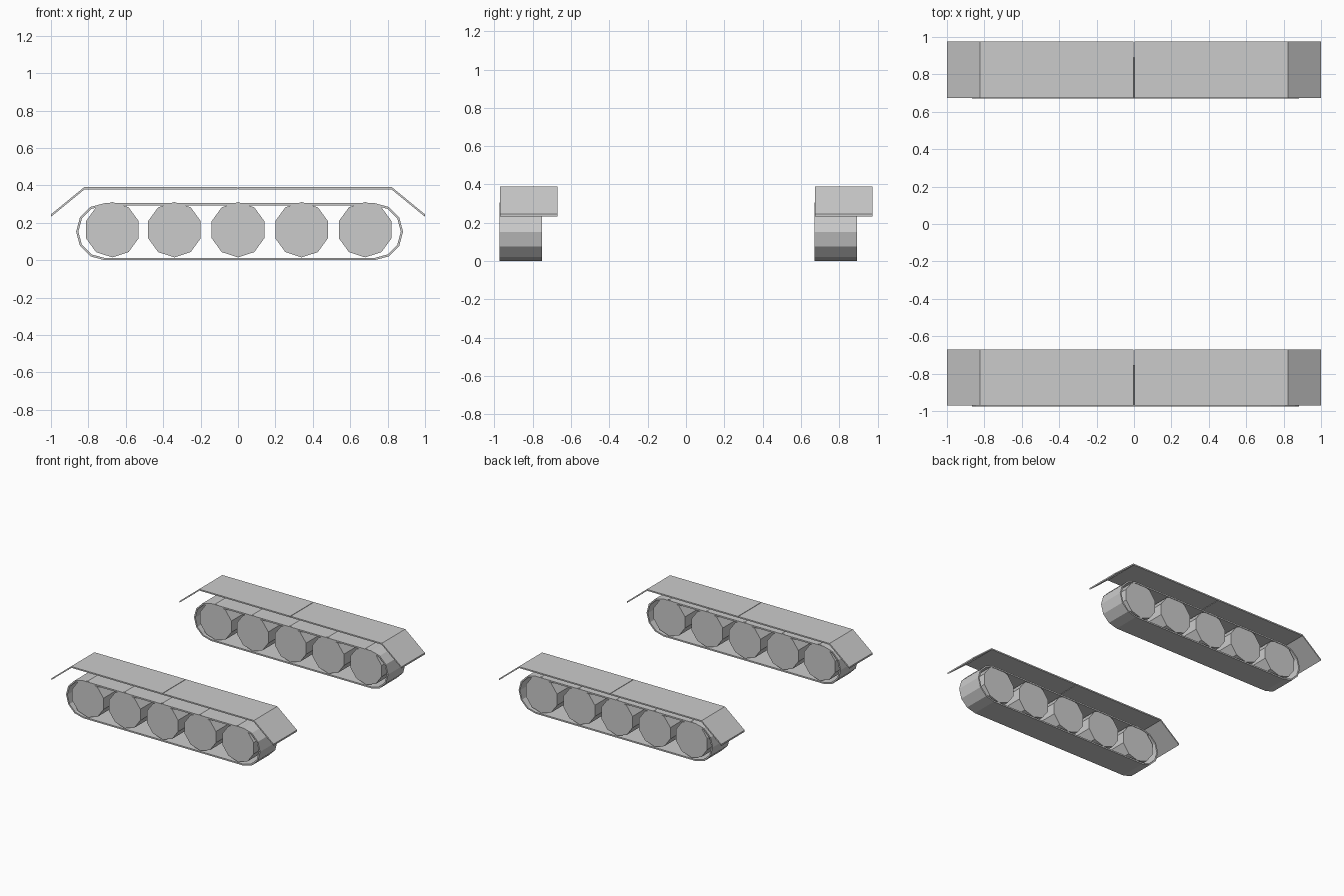
import bpy, bmesh, math

if "Cube" in bpy.data.objects:
    bpy.data.objects.remove(bpy.data.objects["Cube"])


def prism(name, rings, y0, y1):
    """Extrude closed XZ outlines along y. One ring = solid, two rings = hollow band."""
    bm = bmesh.new()
    loops = [[[bm.verts.new((x, y, z)) for x, z in ring] for y in (y0, y1)] for ring in rings]
    n = len(rings[0])
    for front, back in loops:
        for i in range(n):
            j = (i + 1) % n
            bm.faces.new((front[i], front[j], back[j], back[i]))
    for side in (0, 1):
        if len(rings) == 1:
            bm.faces.new(loops[0][side])
        else:
            a, b = loops[0][side], loops[1][side]
            for i in range(n):
                j = (i + 1) % n
                bm.faces.new((a[i], a[j], b[j], b[i]))
    bmesh.ops.recalc_face_normals(bm, faces=bm.faces)
    mesh = bpy.data.meshes.new(name)
    bm.to_mesh(mesh)
    bm.free()
    obj = bpy.data.objects.new(name, mesh)
    bpy.context.collection.objects.link(obj)
    return obj


def stadium(radius):
    """Track outline: two six-sided half rounds joined by straights."""
    pts = []
    for cx, start in ((0.73, -90), (-0.713, 90)):
        for i in range(7):
            a = math.radians(start + 30 * i)
            pts.append((cx + radius * math.cos(a), 0.1525 + radius * math.sin(a)))
    return pts


def decagon(cx, cz, r):
    return [(cx + r * math.sin(i * math.pi / 5), cz + r * math.cos(i * math.pi / 5))
            for i in range(10)]


# Both sides are identical copies, shifted in y
for side, y in (("near", -0.975), ("far", 0.67)):
    # Track belt
    prism(side + "_track", [stadium(0.1525), stadium(0.1405)], y, y + 0.222)

    # Road wheels
    for i, x in enumerate((-0.672, -0.34, 0.0, 0.34, 0.68)):
        prism(f"{side}_wheel_{i + 1}", [decagon(x, 0.163, 0.148)], y + 0.004, y + 0.218)

    # Fender, half profile mirrored with a fine seam in the middle
    half = [(0.002, 0.39), (0.823, 0.39), (1.0, 0.245),
            (1.0, 0.232), (0.82, 0.379), (0.002, 0.379)]
    fender = prism(side + "_fender", [half], y + 0.004, y + 0.305)
    mirror = fender.modifiers.new("Mirror", "MIRROR")
    mirror.use_axis[0] = True
    mirror.use_mirror_merge = False
